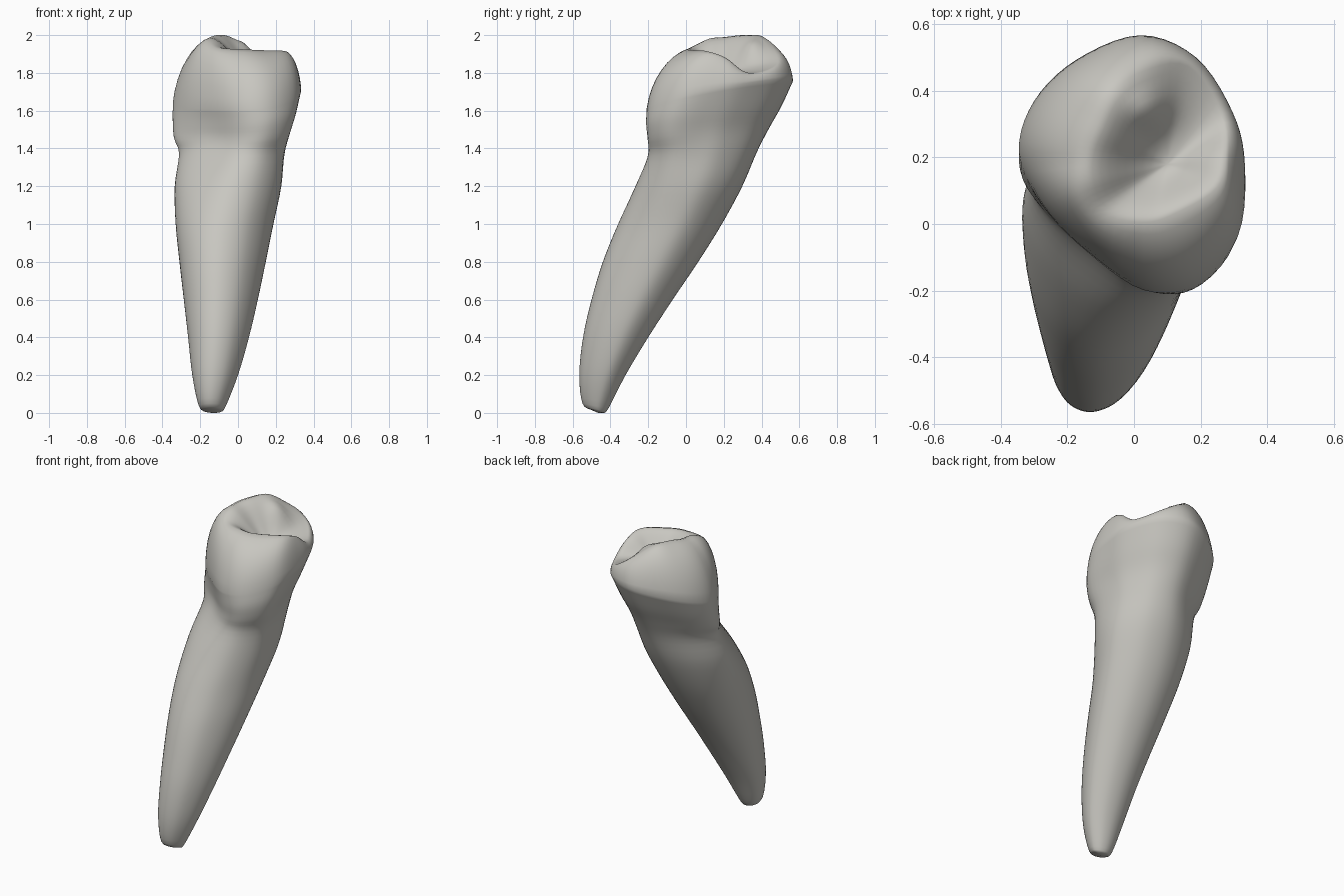
import bpy, bmesh, math
from mathutils import Vector

old = bpy.data.objects.get("Cube")
if old:
    bpy.data.objects.remove(old, do_unlink=True)


def catmull(p, t):
    """Smooth blend between p[1] and p[2]."""
    a, b, c, d = p
    return 0.5 * (2 * b + (c - a) * t + (2 * a - 5 * b + 4 * c - d) * t * t
                  + (3 * b - a - 3 * c + d) * t ** 3)


def smooth_path(points, steps, closed):
    pts = [Vector(p) for p in points]
    n = len(pts)
    pick = (lambda i: pts[i % n]) if closed else (lambda i: pts[max(0, min(n - 1, i))])
    out = [catmull([pick(i + k) for k in (-1, 0, 1, 2)], j / steps)
           for i in range(n if closed else n - 1) for j in range(steps)]
    return out if closed else out + [pts[-1]]


STEPS = 5
# Crown cross-section in a unit box, flattened on one corner
crown_shape = smooth_path([(.98, 0), (.87, .41), (.55, .83), (.06, 1), (-.5, .81), (-.87, .49),
                           (-1, .1), (-.8, -.31), (-.41, -.67), (.09, -.97), (.55, -.93),
                           (.92, -.55)], STEPS, True)
# Root cross-section, broad behind and narrowing to a front ridge
root_shape = smooth_path([(1, .15), (.87, .55), (.52, .87), (0, 1), (-.52, .88), (-.87, .55),
                          (-1, .1), (-.9, -.4), (-.58, -.83), (-.1, -1), (.42, -.84),
                          (.83, -.38)], STEPS, True)
COUNT = len(crown_shape)

# Sections from root tip to widest crown:
# x min, x max, y min, its z, y max, its z, sideways tilt, crown blend
sections = smooth_path([
    (-.165, -.09, -.50, .015, -.435, 0, 0, 0),
    (-.207, -.065, -.548, .05, -.41, .025, 0, 0),
    (-.242, 0, -.565, .2, -.32, .2, 0, 0),
    (-.264, .058, -.545, .4, -.20, .4, 0, 0),
    (-.287, .105, -.50, .6, -.07, .6, 0, 0),
    (-.31, .147, -.44, .8, .065, .8, 0, 0),
    (-.33, .188, -.36, 1, .19, 1, 0, .1),
    (-.335, .232, -.27, 1.2, .298, 1.2, 0, .5),
    (-.312, .25, -.203, 1.36, .375, 1.38, 0, 1.1),
    (-.338, .275, -.2, 1.44, .437, 1.5, .02, 1.5),
    (-.345, .31, -.21, 1.52, .505, 1.62, .035, 1.35),
    (-.345, .34, -.21, 1.6, .567, 1.755, .045, 1)], 4, False)

rings = []
for x0, x1, y0, z0, y1, z1, tilt, blend in sections:
    ring = []
    for r, c in zip(root_shape, crown_shape):
        p = r.lerp(c, blend)
        ring.append(Vector(((x0 + x1) / 2 + p.x * (x1 - x0) / 2,
                            (y0 + y1) / 2 + p.y * (y1 - y0) / 2,
                            (z0 + z1) / 2 + p.y * (z1 - z0) / 2 + p.x * tilt)))
    rings.append(ring)

# Cusp crest around the chewing surface, with a low notch at the back
crest = smooth_path([(.275, .21, 1.88), (.26, .33, 1.80), (.16, .475, 1.845), (.03, .46, 1.935),
                     (-.06, .40, 1.995), (-.11, .3, 2), (-.145, .21, 1.99), (-.145, .12, 1.98),
                     (-.1, .035, 1.935), (.03, .005, 1.925), (.13, .035, 1.92),
                     (.25, .11, 1.915)], STEPS, True)

# Shoulder from the widest section up to the crest, fullest over the flattened corner
widest = rings[-1]
for k in range(1, 9):
    t = k / 8
    a = math.pi / 2 * t
    ring = []
    for w, c, s in zip(widest, crest, crown_shape):
        fullness = min(1, .72 + max(0, s.x * s.y))
        p = w.lerp(c, fullness * (1 - math.cos(a)) + (1 - fullness) * t)
        p.z = w.z + (c.z - w.z) * (fullness * math.sin(a) + (1 - fullness) * t)
        ring.append(p)
    rings.append(ring)

# Hollow sinking from the crest to the pit, split by a low ridge from the tall cusp
pit = Vector((.1, .18, 1.80))
ridge = Vector((.045, .35))
for k in range(1, 10):
    t = k / 10
    ring = []
    for c in crest:
        p = c.lerp(pit, t)
        swell = .05 * math.exp(-((p.xy - ridge).length / .065) ** 2)
        p.z = c.z + (pit.z - c.z) * t * t * (3 - 2 * t) + swell * 4 * t * (1 - t)
        ring.append(p)
    rings.append(ring)

bm = bmesh.new()
loops = [[bm.verts.new(p) for p in ring] for ring in rings]
for low, high in zip(loops, loops[1:]):
    for i in range(COUNT):
        j = (i + 1) % COUNT
        bm.faces.new((low[i], low[j], high[j], high[i]))
tip = bm.verts.new((-.13, -.465, 0))
bottom = bm.verts.new(pit)
for i in range(COUNT):
    j = (i + 1) % COUNT
    bm.faces.new((loops[0][j], loops[0][i], tip))
    bm.faces.new((loops[-1][i], loops[-1][j], bottom))
bmesh.ops.recalc_face_normals(bm, faces=bm.faces)
for f in bm.faces:
    f.smooth = True

mesh = bpy.data.meshes.new("tooth")
bm.to_mesh(mesh)
bm.free()
tooth = bpy.data.objects.new("tooth", mesh)
bpy.context.collection.objects.link(tooth)

enamel = bpy.data.materials.new("warm grey enamel")
enamel.use_nodes = True
colour = (.58, .57, .53, 1)
enamel.diffuse_color = colour
enamel.node_tree.nodes["Principled BSDF"].inputs["Base Color"].default_value = colour
mesh.materials.append(enamel)
